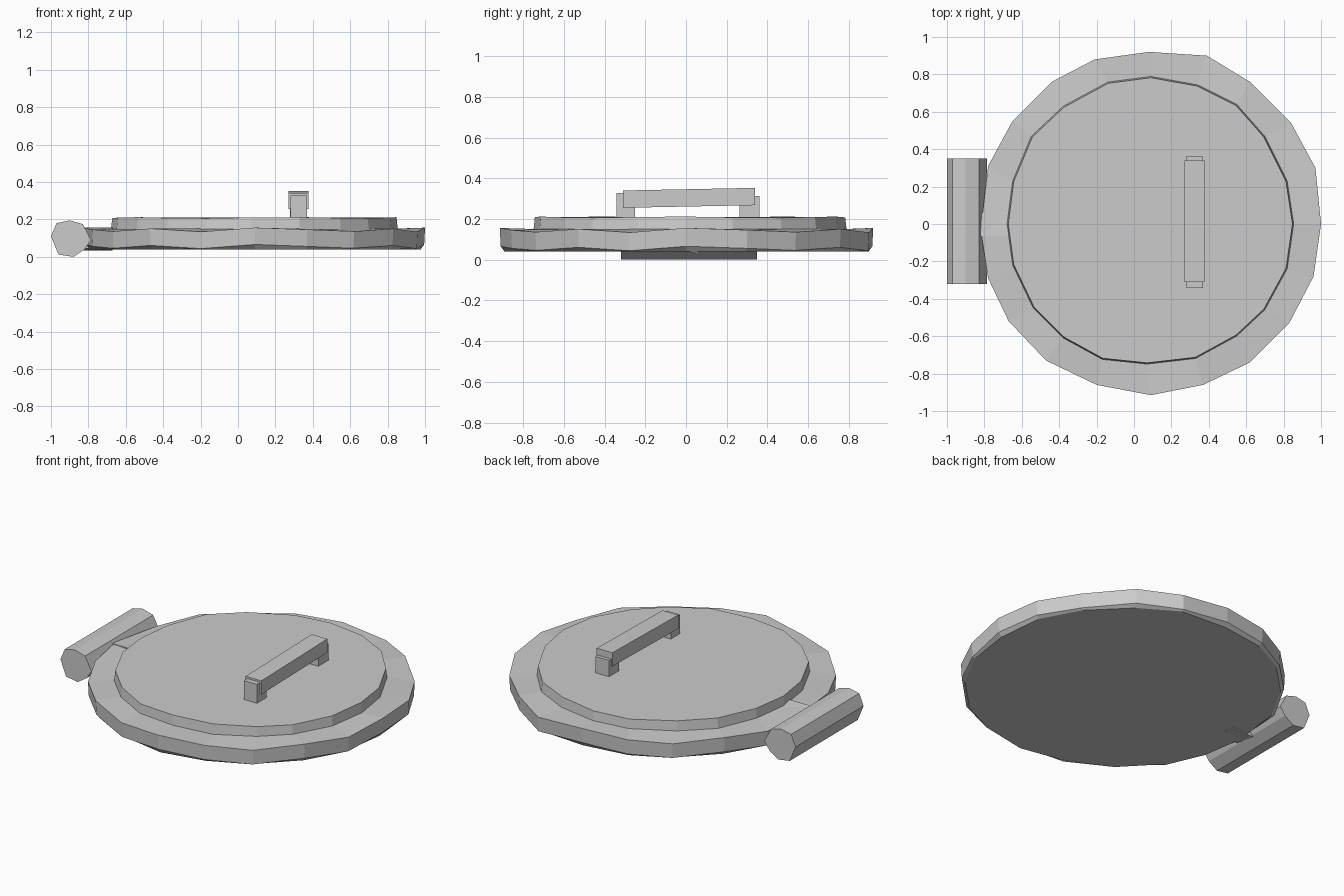
import bpy

metal = bpy.data.materials.new("grey metal")
metal.diffuse_color = (0.6, 0.6, 0.6, 1)


def loft(name, rings):
    """Skin a stack of equal-length point rings and cap both ends."""
    n = len(rings[0])
    verts = [p for ring in rings for p in ring]
    faces = [tuple(reversed(range(n))), tuple(range(len(verts) - n, len(verts)))]
    for r in range(len(rings) - 1):
        for i in range(n):
            j = (i + 1) % n
            faces.append((r * n + i, r * n + j, (r + 1) * n + j, (r + 1) * n + i))
    me = bpy.data.meshes.new(name)
    me.from_pydata(verts, [], faces)
    me.materials.append(metal)
    ob = bpy.data.objects.new(name, me)
    bpy.context.collection.objects.link(ob)
    return ob


def ring(outline, z, scale=1.0, wobble=None):
    cx = 0.09
    w = wobble or [0]
    return [(cx + (x - cx) * scale, y * scale, z + w[i % len(w)])
            for i, (x, y) in enumerate(outline)]


# Hand-hewn outlines, counter-clockwise from +x
rim = [(1.0, 0.0), (0.97, 0.30), (0.84, 0.54), (0.62, 0.76), (0.39, 0.90),
       (0.08, 0.92), (-0.21, 0.88), (-0.44, 0.76), (-0.65, 0.55), (-0.78, 0.31),
       (-0.82, -0.03), (-0.78, -0.29), (-0.67, -0.52), (-0.47, -0.73), (-0.20, -0.86),
       (0.09, -0.915), (0.37, -0.86), (0.62, -0.74), (0.83, -0.53), (0.96, -0.28)]
panel = [(0.855, 0.0), (0.82, 0.23), (0.70, 0.47), (0.55, 0.64), (0.34, 0.745),
         (0.09, 0.79), (-0.14, 0.76), (-0.38, 0.63), (-0.55, 0.47), (-0.65, 0.23),
         (-0.68, 0.0), (-0.65, -0.22), (-0.54, -0.45), (-0.38, -0.61), (-0.17, -0.725),
         (0.07, -0.75), (0.33, -0.72), (0.55, -0.60), (0.70, -0.46), (0.82, -0.24)]
dents = [0.01, 0, -0.01, 0.005, -0.012]

# Outer disc with a slightly worn lower edge
loft("hatch_disc", [ring(rim, 0.04, 0.975),
                    ring(rim, 0.056, 0.995, dents),
                    ring(rim, 0.146, 1.0, dents),
                    ring(panel, 0.15)])

# Raised inner panel
loft("raised_panel", [ring(panel, 0.14), ring(panel, 0.208, 0.99, [0.004, 0, -0.002, 0.002])])

# Hinge barrel along y
barrel = [(-1.0, 0.11), (-0.97, 0.18), (-0.90, 0.195), (-0.83, 0.175),
          (-0.785, 0.09), (-0.82, 0.04), (-0.88, 0.0), (-0.96, 0.012)]
loft("hinge_barrel", [[(x, y, z) for x, z in barrel] for y in (-0.32, 0.35)])


def block(name, x0, x1, y0, y1, z0, z1, rise=0.0):
    """Box whose +y end is lifted by rise."""
    base = [(x0, y0), (x1, y0), (x1, y1), (x0, y1)]
    return loft(name, [[(x, y, z + (rise if y == y1 else 0)) for x, y in base]
                       for z in (z0, z1)])


# Hinge tab, tilted so only one edge stands proud
block("hinge_tab", -0.85, -0.67, -0.065, 0.06, 0.045, 0.158, -0.012)

# Grab handle
block("handle_bar", 0.27, 0.378, -0.31, 0.34, 0.255, 0.34, 0.013)
block("handle_front_leg", 0.28, 0.37, -0.342, -0.25, 0.19, 0.328)
block("handle_back_leg", 0.277, 0.37, 0.262, 0.362, 0.19, 0.312)
